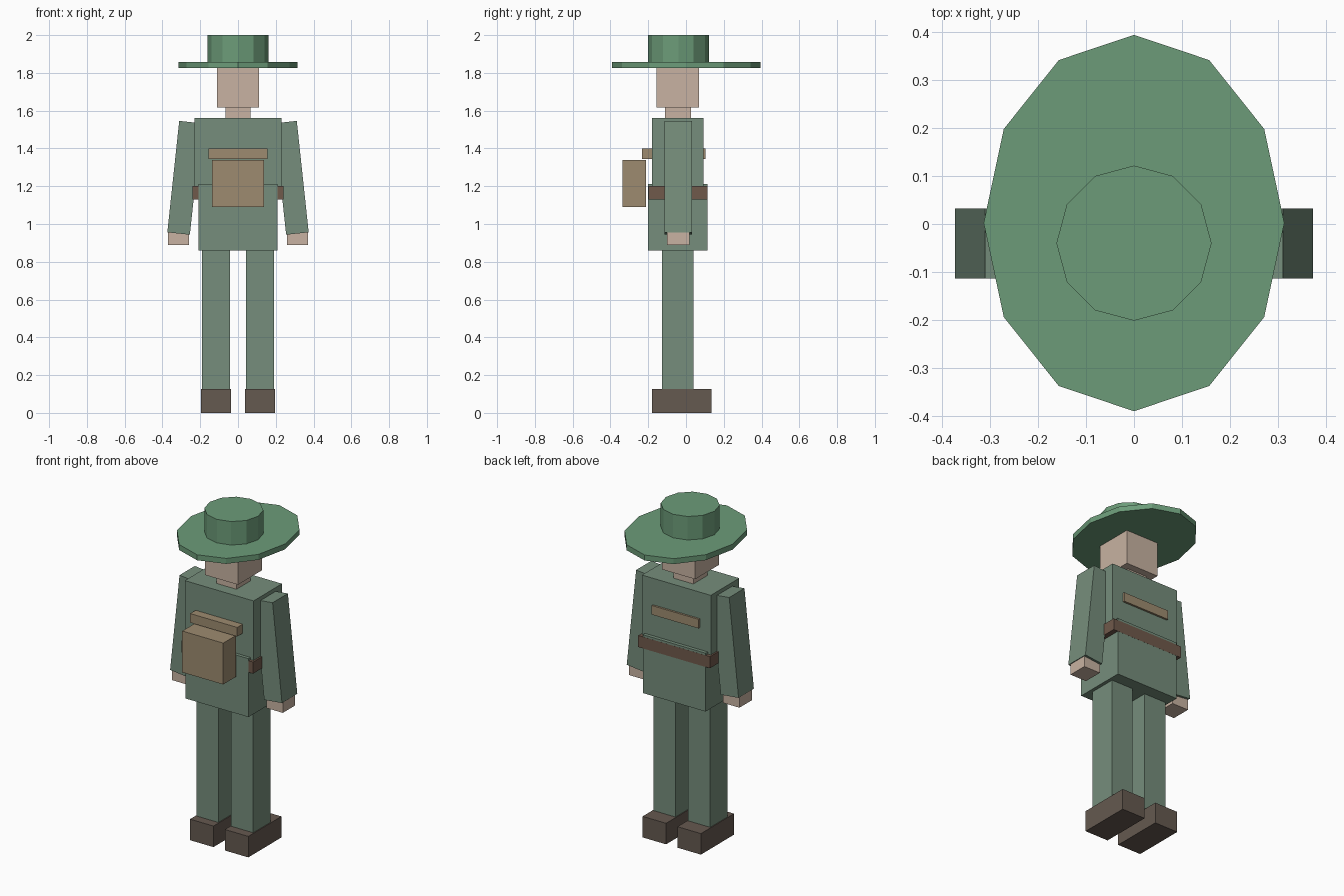
import bpy, bmesh
from math import radians
from mathutils import Matrix, Vector

if "Cube" in bpy.data.objects:
    bpy.data.objects.remove(bpy.data.objects["Cube"])


def material(name, r, g, b):
    m = bpy.data.materials.new(name)
    m.diffuse_color = (r, g, b, 1)
    m.use_nodes = True
    m.node_tree.nodes["Principled BSDF"].inputs["Base Color"].default_value = m.diffuse_color
    return m


HAT = material("hat_green", 0.15, 0.33, 0.19)
CLOTH = material("cloth_green", 0.18, 0.27, 0.20)
SKIN = material("skin", 0.58, 0.45, 0.36)
CANVAS = material("canvas", 0.34, 0.26, 0.16)
LEATHER = material("belt_leather", 0.16, 0.10, 0.07)
BOOT = material("boot_leather", 0.13, 0.10, 0.08)


def finish(name, bm, mat):
    me = bpy.data.meshes.new(name)
    bm.to_mesh(me)
    bm.free()
    me.materials.append(mat)
    ob = bpy.data.objects.new(name, me)
    bpy.context.collection.objects.link(ob)
    return ob


def box(name, x, y, z, mat, tilt=0):
    """Box from (min, max) ranges, tilted about its centre around y."""
    size = Vector((x[1] - x[0], y[1] - y[0], z[1] - z[0]))
    bm = bmesh.new()
    bmesh.ops.create_cube(bm, size=1, matrix=Matrix.Diagonal(size).to_4x4())
    ob = finish(name, bm, mat)
    ob.location = (sum(x) / 2, sum(y) / 2, sum(z) / 2)
    ob.rotation_euler.y = radians(tilt)
    return ob


def disc(name, rx, ry, cy, z, mat):
    """Twelve-sided upright prism with elliptical radii."""
    bm = bmesh.new()
    bmesh.ops.create_cone(bm, cap_ends=True, segments=12, radius1=1, radius2=1,
                          depth=z[1] - z[0])
    bmesh.ops.scale(bm, vec=(rx, ry, 1), verts=bm.verts)
    ob = finish(name, bm, mat)
    ob.location = (0, cy, sum(z) / 2)
    return ob


# Hat
disc("hat_brim", 0.314, 0.393, 0.002, (1.825, 1.858), HAT)
disc("hat_crown", 0.162, 0.162, -0.04, (1.84, 2.0), HAT)

# Head and neck
box("head", (-0.11, 0.11), (-0.157, 0.07), (1.617, 1.84), SKIN)
box("neck", (-0.067, 0.067), (-0.11, 0.026), (1.54, 1.64), SKIN)

# Jacket, belt
box("jacket_chest", (-0.23, 0.23), (-0.18, 0.092), (1.17, 1.56), CLOTH)
box("jacket_skirt", (-0.21, 0.21), (-0.20, 0.113), (0.86, 1.213), CLOTH)
box("belt", (-0.24, 0.24), (-0.199, 0.1135), (1.13, 1.20), LEATHER)

# Chest pouch and strap
box("chest_pouch", (-0.137, 0.137), (-0.337, -0.213), (1.09, 1.34), CANVAS)
box("chest_strap", (-0.157, 0.157), (-0.232, 0.104), (1.345, 1.40), CANVAS)

# Limbs on both sides
for s, side in ((-1, "left"), (1, "right")):
    def span(a, b):
        return tuple(sorted((s * a, s * b)))
    box(side + "_arm", span(0.223, 0.343), (-0.114, 0.032), (0.948, 1.541), CLOTH, -6.1 * s)
    box(side + "_hand", span(0.26, 0.37), (-0.10, 0.018), (0.89, 0.96), SKIN)
    box(side + "_leg", span(0.043, 0.19), (-0.126, 0.04), (0.10, 0.88), CLOTH)
    box(side + "_boot", span(0.038, 0.195), (-0.18, 0.136), (0.0, 0.127), BOOT)
